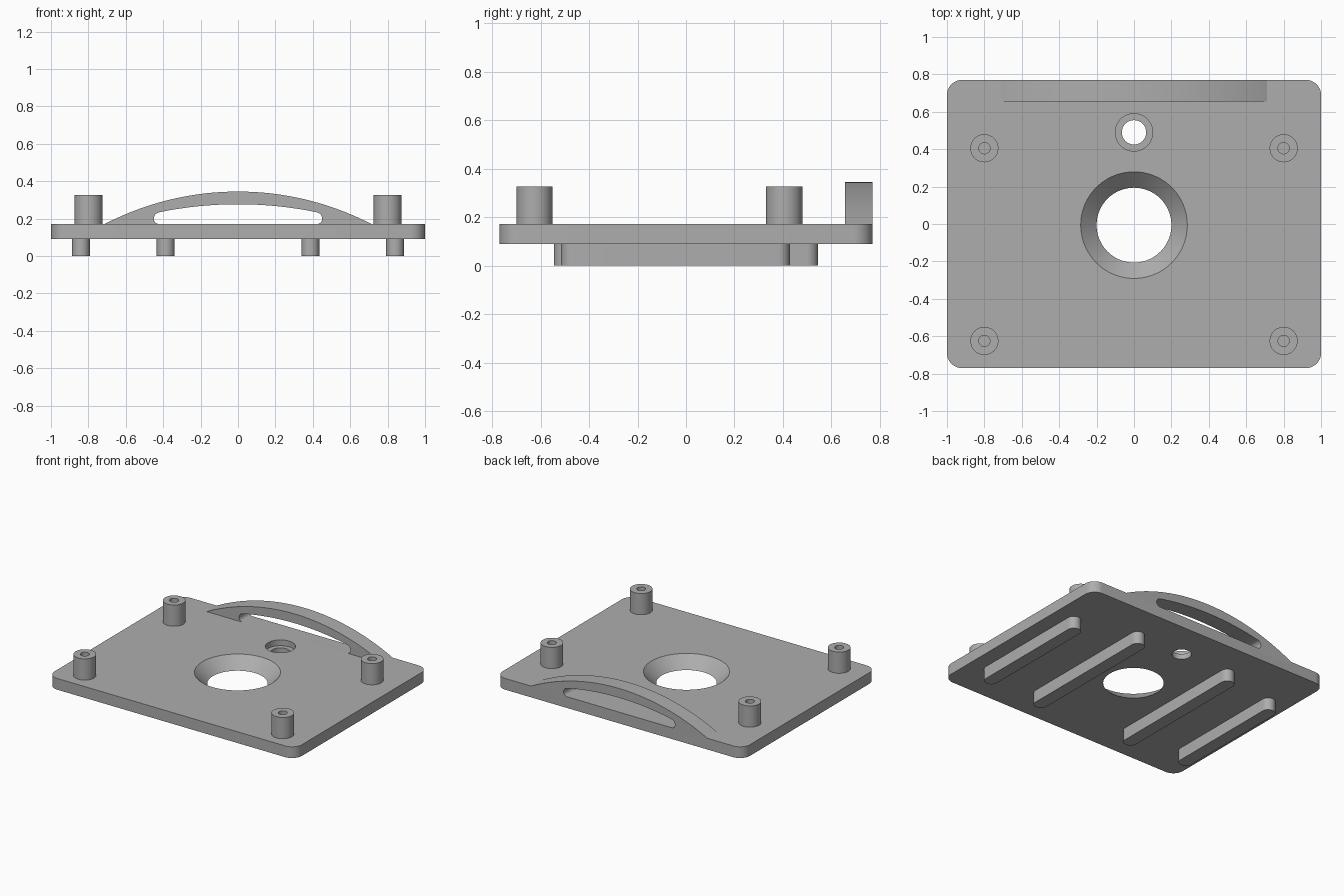
import bpy, bmesh, math
from mathutils import Matrix, Vector

cube = bpy.data.objects.get("Cube")
if cube:
    bpy.data.objects.remove(cube, do_unlink=True)

GREY = (0.42, 0.42, 0.42, 1)
mat = bpy.data.materials.new("plain grey")
mat.use_nodes = True
mat.diffuse_color = GREY
mat.node_tree.nodes["Principled BSDF"].inputs["Base Color"].default_value = GREY

BASE, TOP = 0.09, 0.172      # underside and upper face of the plate


def finish(name, bm):
    bmesh.ops.recalc_face_normals(bm, faces=bm.faces[:])
    mesh = bpy.data.meshes.new(name)
    bm.to_mesh(mesh)
    bm.free()
    mesh.materials.append(mat)
    ob = bpy.data.objects.new(name, mesh)
    bpy.context.collection.objects.link(ob)
    return ob


def prism(name, outline, low, high, radius=0, corners=(), upright=False):
    """Extrude an outline, rounding the chosen corners; upright turns it to run along y."""
    bm = bmesh.new()
    verts = [bm.verts.new((a, b, low)) for a, b in outline]
    bm.faces.new(verts)
    if radius:
        bmesh.ops.bevel(bm, geom=[verts[i] for i in corners], offset=radius,
                        segments=10, profile=0.5, affect='VERTICES')
    ext = bmesh.ops.extrude_face_region(bm, geom=bm.faces[:])
    moved = [g for g in ext["geom"] if isinstance(g, bmesh.types.BMVert)]
    bmesh.ops.translate(bm, verts=moved, vec=(0, 0, high - low))
    if upright:
        swap = Matrix(((1, 0, 0), (0, 0, 1), (0, 1, 0))).to_4x4()
        bmesh.ops.transform(bm, matrix=swap, verts=bm.verts[:])
    return finish(name, bm)


def lathe(name, profile, x, y, steps=64):
    """Spin a radius/height profile about a vertical axis."""
    bm = bmesh.new()
    verts = [bm.verts.new((r, 0, z)) for r, z in profile]
    edges = [bm.edges.new(pair) for pair in zip(verts, verts[1:])]
    bmesh.ops.spin(bm, geom=verts + edges, cent=(0, 0, 0), axis=(0, 0, 1),
                   angle=math.tau, steps=steps)
    bmesh.ops.remove_doubles(bm, verts=bm.verts[:], dist=1e-5)
    bmesh.ops.translate(bm, verts=bm.verts[:], vec=(x, y, 0))
    return finish(name, bm)


def cut(ob, cutter):
    cutter.hide_render = True
    cutter.hide_set(True)
    mod = ob.modifiers.new("cut", 'BOOLEAN')
    mod.operation, mod.solver, mod.object = 'DIFFERENCE', 'EXACT', cutter
    bpy.context.view_layer.objects.active = ob
    bpy.ops.object.modifier_apply(modifier=mod.name)
    bpy.data.objects.remove(cutter, do_unlink=True)


def rectangle(x0, x1, y0, y1):
    return [(x0, y0), (x1, y0), (x1, y1), (x0, y1)]


def arc(half, crown, radius, count):
    """Points of a shallow arch from +half to -half."""
    xs = [half * (1 - 2 * i / count) for i in range(count + 1)]
    return [(x, crown - radius + math.sqrt(radius ** 2 - x * x)) for x in xs]


parts = []

# Plate with a conical opening and a stepped screw hole
plate = prism("base_plate", rectangle(-1, 1, -0.77, 0.77), BASE, TOP, 0.08, range(4))
slope = (0.285 - 0.2) / (TOP - BASE)
low, high = BASE - 0.02, TOP + 0.02
cut(plate, lathe("cone_cutter", [(0, low), (0.2 - 0.02 * slope, low),
                                 (0.285 + 0.02 * slope, high), (0, high)], 0, -0.006, 96))
step = 0.13
cut(plate, lathe("screw_cutter", [(0, low), (0.065, low), (0.065, step),
                                  (0.1, step), (0.1, high), (0, high)], 0, 0.49))
parts.append(plate)

# Four hollow standoffs
for side, sx in (("right", -1), ("left", 1)):
    for end, y in (("front", -0.625), ("back", 0.405)):
        parts.append(lathe(f"{end}_{side}_standoff",
                           [(0, TOP + 0.002), (0.03, TOP + 0.002), (0.03, 0.327),
                            (0.075, 0.327), (0.075, TOP - 0.01)], sx * 0.8, y))

# Four round-ended rails underneath
for side, sx in (("right", -1), ("left", 1)):
    for kind, x, y0, y1 in (("inner", 0.387, -0.545, 0.545), ("outer", 0.84, -0.515, 0.428)):
        c = sx * x
        parts.append(prism(f"{kind}_{side}_rail", rectangle(c - 0.0475, c + 0.0475, y0, y1),
                           0, BASE + 0.005, 0.047, range(4)))

# Arched handle along the back edge, with a slot
arch = arc(0.715, 0.345, 1.55, 64)
handle = prism("arched_handle", [(-0.715, 0.15), (0.715, 0.15)] + arch,
               0.655, 0.77, upright=True)
slot = [(-0.45, TOP), (0.45, TOP), (0.45, 0.228)] + arc(0.38, 0.277, 2.1, 32) + [(-0.45, 0.228)]
cut(handle, prism("slot_cutter", slot, 0.6, 0.8, 0.027,
                  (0, 1, 2, len(slot) - 1), upright=True))
parts.append(handle)

# Smooth the round walls and keep the rims sharp
bpy.ops.object.select_all(action='DESELECT')
for ob in parts:
    ob.select_set(True)
bpy.context.view_layer.objects.active = plate
bpy.ops.object.shade_smooth_by_angle(angle=math.radians(30))
